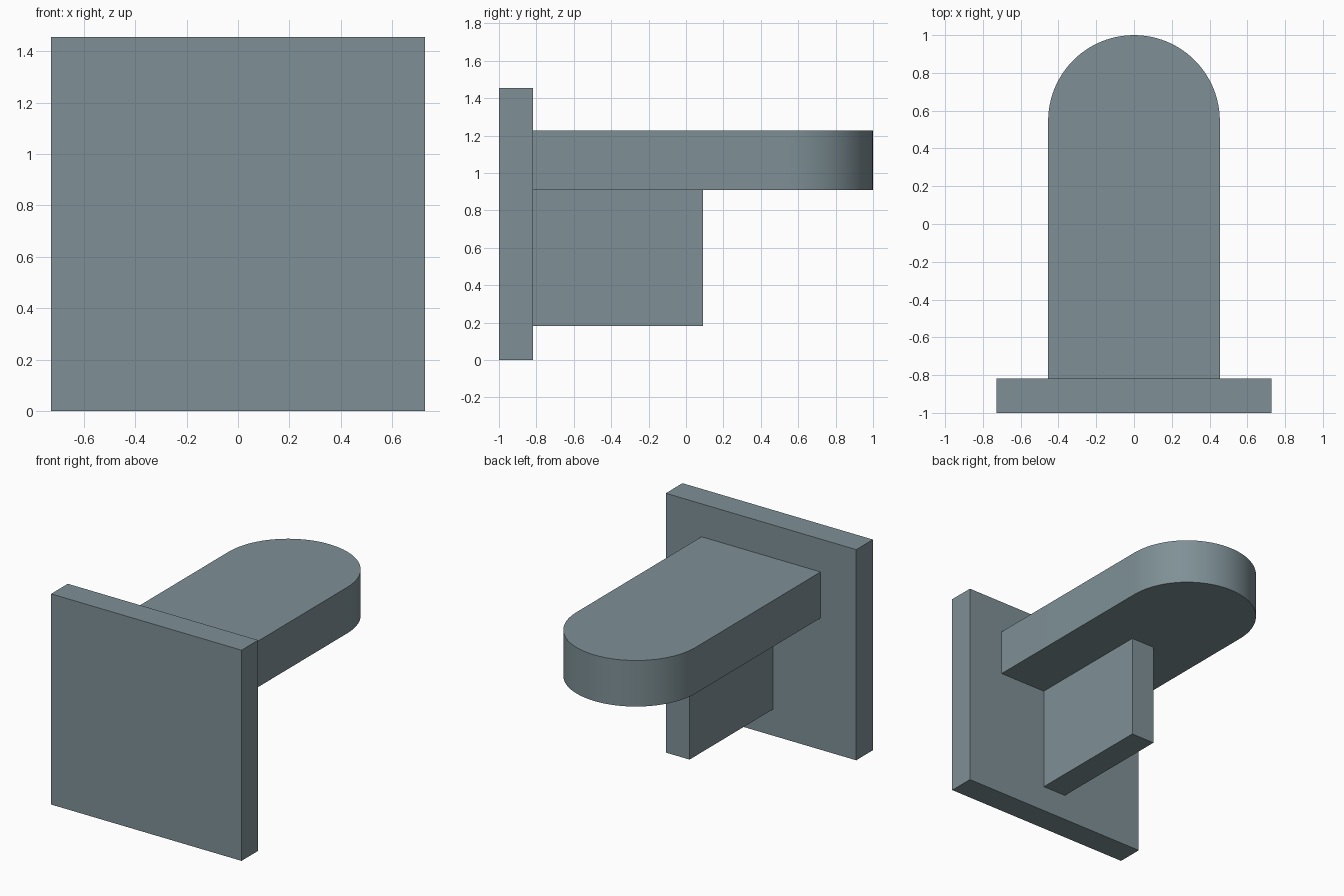
import bpy, bmesh, math

if "Cube" in bpy.data.objects:
    bpy.data.objects.remove(bpy.data.objects["Cube"])

U = 2 / 11  # base module: plate thickness

steel = bpy.data.materials.new("blue_grey_steel")
steel.diffuse_color = (0.21, 0.28, 0.305, 1)
steel.use_nodes = True
steel.node_tree.nodes["Principled BSDF"].inputs["Base Color"].default_value = steel.diffuse_color


def extrude_outline(name, outline, z0, z1):
    """Solid prism from an xy outline between two heights."""
    bm = bmesh.new()
    face = bm.faces.new([bm.verts.new((x, y, z0)) for x, y in outline])
    top = bmesh.ops.extrude_face_region(bm, geom=[face])["geom"]
    verts = [v for v in top if isinstance(v, bmesh.types.BMVert)]
    bmesh.ops.translate(bm, verts=verts, vec=(0, 0, z1 - z0))
    bmesh.ops.recalc_face_normals(bm, faces=bm.faces)
    mesh = bpy.data.meshes.new(name)
    bm.to_mesh(mesh)
    bm.free()
    mesh.materials.append(steel)
    obj = bpy.data.objects.new(name, mesh)
    bpy.context.collection.objects.link(obj)
    return obj


def rectangle(half_width, y0, y1):
    return [(-half_width, y0), (half_width, y0), (half_width, y1), (-half_width, y1)]


wall = -1 + U  # rear surface of the plate

# Square mounting plate
extrude_outline("mounting_plate", rectangle(4 * U, -1, wall), 0, 8 * U)

# Support rib under the arm
extrude_outline("support_rib", rectangle(U / 2, wall, U / 2), U, 5 * U)

# Arm with a half-round end
r = 2.5 * U
steps = 48
outline = [(-r, wall), (r, wall)]
outline += [(r * math.cos(math.pi * i / steps), 1 - r + r * math.sin(math.pi * i / steps))
            for i in range(steps + 1)]
arm = extrude_outline("rounded_arm", outline, 5 * U, 6.75 * U)

# Smooth the round end, keep the edges crisp
bpy.context.view_layer.objects.active = arm
arm.select_set(True)
bpy.ops.object.shade_smooth_by_angle(angle=math.radians(30))
